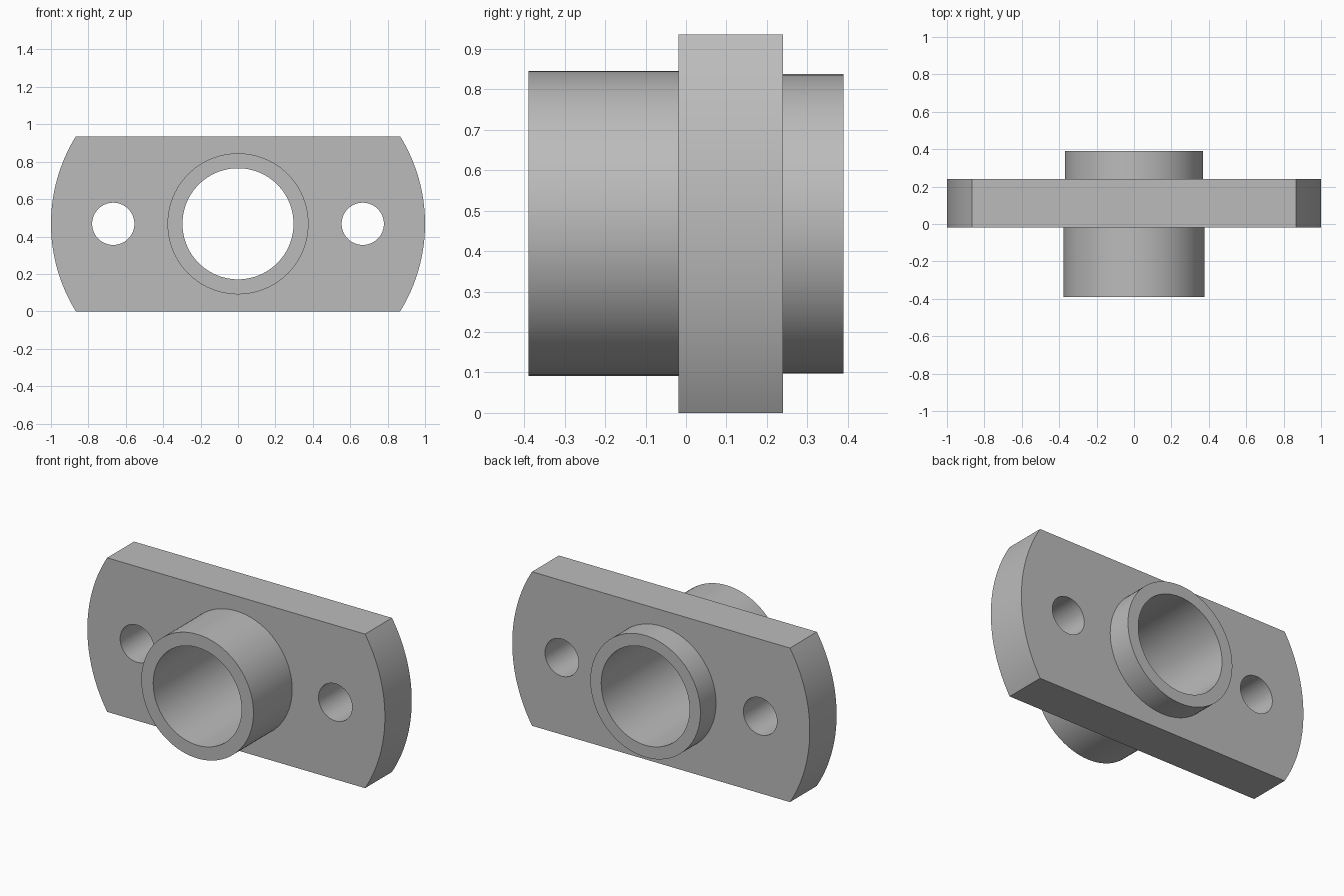
import bpy, bmesh, math
from mathutils import Matrix

cube = bpy.data.objects.get("Cube")
if cube:
    bpy.data.objects.remove(cube, do_unlink=True)

# Dimensions
HEIGHT = 0.936
MID = HEIGHT / 2
CORNER_X = 0.867
PLATE_FRONT, PLATE_BACK = -0.018, 0.24
HUB_FRONT, HUB_BACK = -0.39, 0.39
FRONT_RADIUS, BACK_RADIUS, BORE_RADIUS = 0.377, 0.37, 0.297
BOLT_X, BOLT_RADIUS = 0.667, 0.113

metal = bpy.data.materials.new("plain grey metal")
metal.use_nodes = True
metal.diffuse_color = (0.5, 0.5, 0.5, 1)
metal.node_tree.nodes["Principled BSDF"].inputs["Base Color"].default_value = (0.5, 0.5, 0.5, 1)


def add_object(name, bm):
    bmesh.ops.recalc_face_normals(bm, faces=bm.faces)
    mesh = bpy.data.meshes.new(name)
    bm.to_mesh(mesh)
    bm.free()
    mesh.materials.append(metal)
    obj = bpy.data.objects.new(name, mesh)
    bpy.context.collection.objects.link(obj)
    return obj


def cylinder(name, x, radius, y0, y1, sides=96):
    """Solid cylinder along y at the mid height."""
    bm = bmesh.new()
    place = Matrix.Translation((x, (y0 + y1) / 2, MID)) @ Matrix.Rotation(math.pi / 2, 4, "X")
    bmesh.ops.create_cone(bm, cap_ends=True, segments=sides, radius1=radius,
                          radius2=radius, depth=y1 - y0, matrix=place)
    return add_object(name, bm)


def combine(target, tool, operation):
    tool.hide_render = True
    mod = target.modifiers.new(operation.lower(), "BOOLEAN")
    mod.operation, mod.solver, mod.object = operation, "EXACT", tool
    bpy.context.view_layer.objects.active = target
    bpy.ops.object.modifier_apply(modifier=mod.name)
    bpy.data.objects.remove(tool, do_unlink=True)


# Flange plate: flat top and bottom, bowed ends
sagitta = 1 - CORNER_X
arc_radius = (sagitta ** 2 + MID ** 2) / (2 * sagitta)
half_angle = math.asin(MID / arc_radius)
steps = 32
angles = [half_angle * (2 * i / steps - 1) for i in range(steps + 1)]
right_end = [(1 - arc_radius + arc_radius * math.cos(a), MID + arc_radius * math.sin(a)) for a in angles]
outline = right_end + [(-x, z) for x, z in reversed(right_end)]
bm = bmesh.new()
face = bm.faces.new([bm.verts.new((x, PLATE_FRONT, z)) for x, z in outline])
side = bmesh.ops.extrude_face_region(bm, geom=[face])
bmesh.ops.translate(bm, vec=(0, PLATE_BACK - PLATE_FRONT, 0),
                    verts=[g for g in side["geom"] if isinstance(g, bmesh.types.BMVert)])
flange = add_object("flanged_bushing", bm)

# Hub: long sleeve in front, slightly narrower short collar behind
inside = (PLATE_FRONT + PLATE_BACK) / 2
combine(flange, cylinder("front_sleeve", 0, FRONT_RADIUS, HUB_FRONT, inside), "UNION")
combine(flange, cylinder("back_collar", 0, BACK_RADIUS, inside - 0.05, HUB_BACK), "UNION")

# Through bore and the two bolt holes
combine(flange, cylinder("bore_cutter", 0, BORE_RADIUS, -1, 1), "DIFFERENCE")
for x in (-BOLT_X, BOLT_X):
    combine(flange, cylinder("bolt_cutter", x, BOLT_RADIUS, -1, 1, 64), "DIFFERENCE")

# Smooth round walls, crisp rims
bpy.ops.object.select_all(action="DESELECT")
flange.select_set(True)
bpy.context.view_layer.objects.active = flange
bpy.ops.object.shade_smooth_by_angle(angle=math.radians(30))
